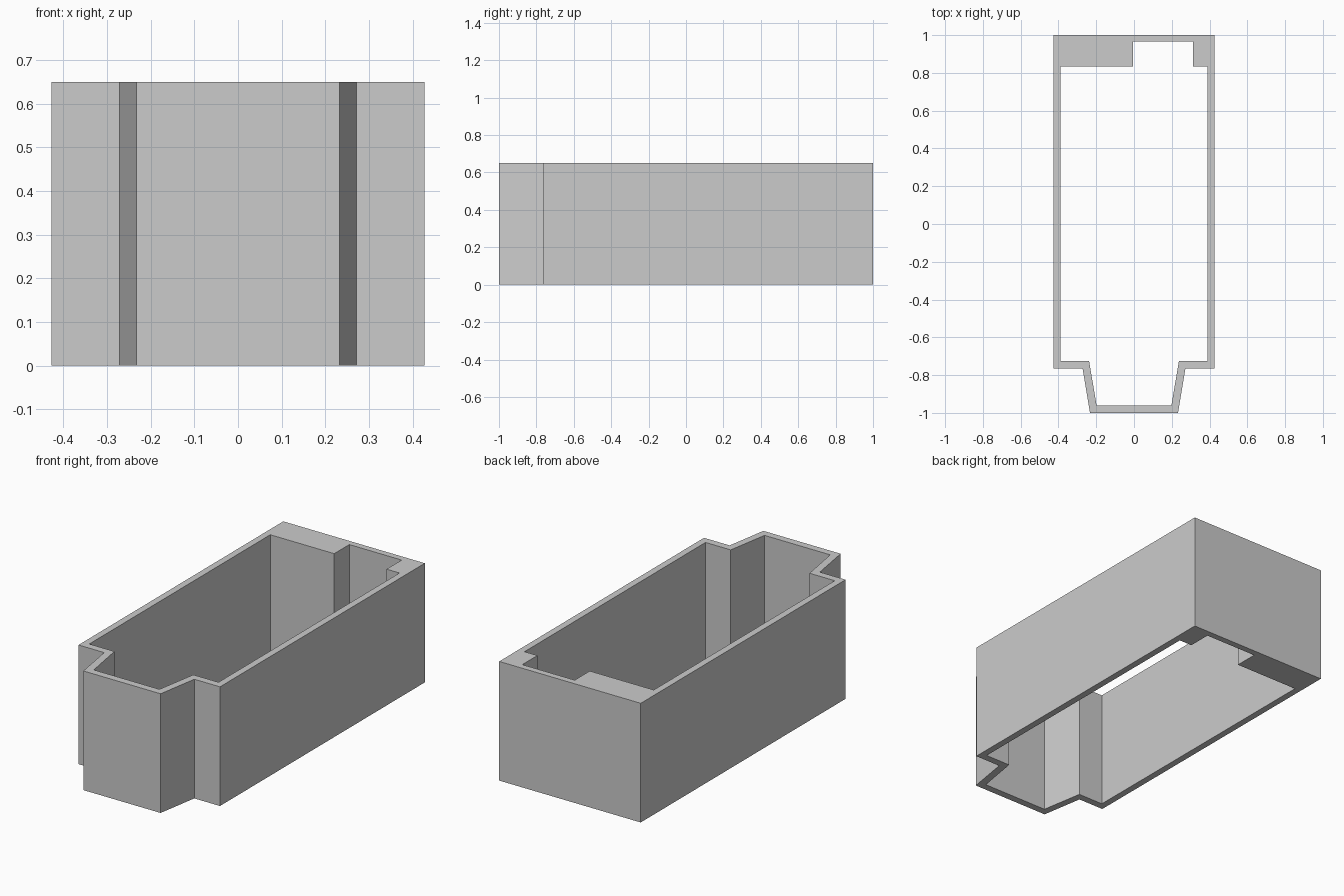
import bpy
import bmesh

HEIGHT = 0.65

cube = bpy.data.objects.get("Cube")
if cube:
    bpy.data.objects.remove(cube, do_unlink=True)


def mirrored(half):
    """Close a right-hand outline with its mirror image across x = 0."""
    return half + [(-x, y) for x, y in reversed(half)]


# Outer outline with the tapered nose at the front
outer = mirrored([(0.233, -1), (0.272, -0.765), (0.427, -0.765), (0.427, 1)])

# Inner outline: same nose, with a notch cut into the thick back wall
inner_front = [(0.39, -0.725), (0.238, -0.725), (0.198, -0.96)]
notch = [(-0.39, 0.835), (-0.004, 0.835), (-0.004, 0.965),
         (0.312, 0.965), (0.312, 0.835), (0.39, 0.835)]
inner = mirrored(inner_front) + notch

# Fill between the outlines and extrude upwards
bm = bmesh.new()
edges = []
for outline in (outer, inner):
    verts = [bm.verts.new((x, y, 0)) for x, y in outline]
    edges += [bm.edges.new((verts[i - 1], v)) for i, v in enumerate(verts)]
bmesh.ops.triangle_fill(bm, edges=edges, use_beauty=True)
result = bmesh.ops.extrude_face_region(bm, geom=bm.faces[:], use_keep_orig=True)
top = [g for g in result["geom"] if isinstance(g, bmesh.types.BMVert)]
bmesh.ops.translate(bm, verts=top, vec=(0, 0, HEIGHT))
bmesh.ops.recalc_face_normals(bm, faces=bm.faces[:])

mesh = bpy.data.meshes.new("housing_shell")
bm.to_mesh(mesh)
bm.free()
shell = bpy.data.objects.new("housing_shell", mesh)
bpy.context.collection.objects.link(shell)

# Plain grey material
grey = bpy.data.materials.new("light_grey")
grey.use_nodes = True
colour = (0.6, 0.6, 0.6, 1)
grey.diffuse_color = colour
grey.node_tree.nodes["Principled BSDF"].inputs["Base Color"].default_value = colour
mesh.materials.append(grey)
